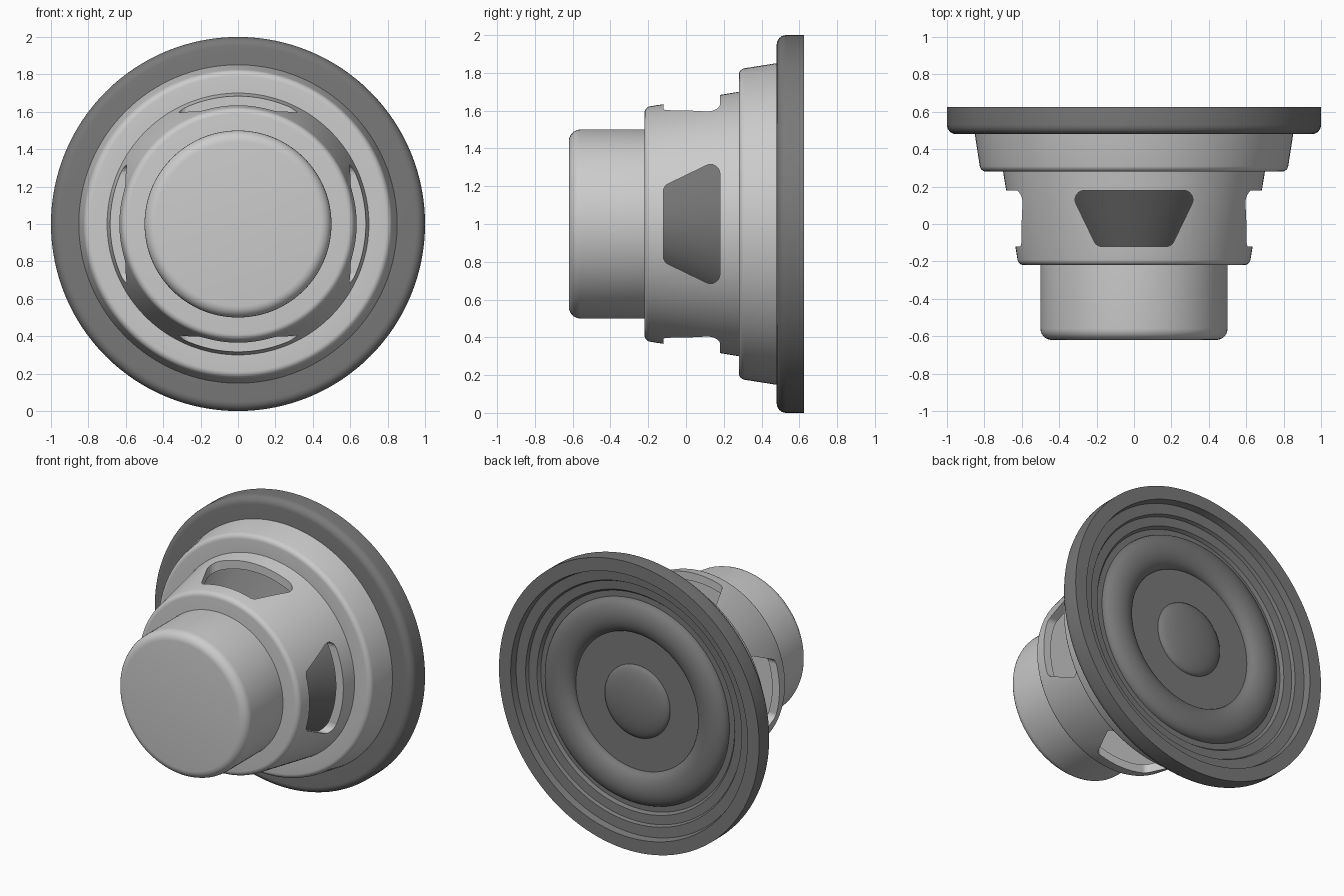
import bpy, bmesh, math
from mathutils import Vector, Matrix

if "Cube" in bpy.data.objects:
    bpy.data.objects.remove(bpy.data.objects["Cube"])

SEG = 128
dark = bpy.data.materials.new("dark_grey")
dark.diffuse_color = (0.19, 0.19, 0.19, 1)
dark.use_nodes = True
dark.node_tree.nodes["Principled BSDF"].inputs["Base Color"].default_value = dark.diffuse_color


def fillet(points, closed):
    """Turn (a, b[, radius]) corners into a 2D outline with rounded corners."""
    out, n = [], len(points)
    for i, p in enumerate(points):
        c = Vector(p[:2])
        if len(p) < 3 or (not closed and i in (0, n - 1)):
            out.append(c)
            continue
        u = (Vector(points[i - 1][:2]) - c).normalized()
        v = (Vector(points[(i + 1) % n][:2]) - c).normalized()
        half = u.angle(v) / 2
        d = p[2] / math.tan(half)
        centre = c + (u + v).normalized() * (p[2] / math.sin(half))
        a, b = c + u * d - centre, c + v * d - centre
        sweep = math.pi - 2 * half
        for k in range(7):
            t = k / 6
            out.append(centre + (a * math.sin((1 - t) * sweep) + b * math.sin(t * sweep)) / math.sin(sweep))
    return out


def make_object(name, bm, mat=None):
    bmesh.ops.recalc_face_normals(bm, faces=bm.faces)
    me = bpy.data.meshes.new(name)
    bm.to_mesh(me)
    bm.free()
    ob = bpy.data.objects.new(name, me)
    bpy.context.collection.objects.link(ob)
    if mat:
        me.materials.append(mat)
    return ob


def smooth(ob):
    bpy.ops.object.select_all(action='DESELECT')
    ob.select_set(True)
    bpy.context.view_layer.objects.active = ob
    bpy.ops.object.shade_smooth_by_angle(angle=math.radians(30))


def lathe(name, points, mat=None, closed=False):
    """Revolve a (radius, y) profile about the speaker axis at z = 1."""
    prof = fillet(points, closed)
    bm = bmesh.new()
    rings = []
    for r, y in prof:
        if r < 1e-5:
            rings.append([bm.verts.new((0, y, 1))] * SEG)
        else:
            rings.append([bm.verts.new((r * math.cos(t), y, 1 + r * math.sin(t)))
                          for t in (2 * math.pi * k / SEG for k in range(SEG))])
    pairs = list(zip(rings, rings[1:])) + ([(rings[-1], rings[0])] if closed else [])
    for a, b in pairs:
        for k in range(SEG):
            m = (k + 1) % SEG
            bm.faces.new(list(dict.fromkeys((a[k], a[m], b[m], b[k]))))
    ob = make_object(name, bm, mat)
    smooth(ob)
    return ob


# Magnet housing
lathe("magnet", [(0, -0.62), (0.5, -0.62, 0.06), (0.5, -0.2), (0, -0.2)])

# Stepped basket shell
basket = lathe("basket", [
    (0.3, -0.22), (0.618, -0.22, 0.035), (0.70, 0.28), (0.82, 0.28, 0.035),
    (0.852, 0.485), (0.80, 0.485), (0.78, 0.33), (0.65, 0.33),
    (0.57, -0.17), (0.3, -0.17)], closed=True)

# Four rounded trapezoid windows cut through the basket wall
outline = fillet([(-0.20, -0.12, 0.045), (0.20, -0.12, 0.045),
                  (0.345, 0.18, 0.05), (-0.345, 0.18, 0.05)], True)
bm = bmesh.new()
for q in range(4):
    turn = Matrix.Translation((0, 0, 1)) @ Matrix.Rotation(q * math.pi / 2, 4, 'Y')
    lo, hi = ([bm.verts.new(turn @ Vector((x, y, h))) for x, y in outline] for h in (0.42, 1.0))
    bm.faces.new(lo)
    bm.faces.new(hi)
    for i in range(len(lo)):
        j = (i + 1) % len(lo)
        bm.faces.new((lo[i], lo[j], hi[j], hi[i]))
cutter = make_object("window_cutter", bm)
cutter.hide_render = True
mod = basket.modifiers.new("windows", 'BOOLEAN')
mod.operation, mod.solver, mod.object = 'DIFFERENCE', 'EXACT', cutter
bpy.context.view_layer.objects.active = basket
bpy.ops.object.modifier_apply(modifier=mod.name)
bpy.data.objects.remove(cutter)
smooth(basket)

# Mounting ring with stepped inner lip
lathe("mounting_ring", [
    (0.72, 0.48), (1.0, 0.48, 0.05), (1.0, 0.625), (0.91, 0.625), (0.90, 0.58),
    (0.83, 0.575), (0.82, 0.555), (0.76, 0.55), (0.745, 0.53), (0.70, 0.53), (0.70, 0.48)],
    dark, closed=True)

# Rolled surround
roll = [(0.59 + 0.115 * math.cos(t), 0.53 + 0.07 * math.sin(t))
        for t in (math.pi * k / 20 for k in range(21))]
lathe("surround", roll, dark)

# Flat diaphragm and dust cap
lathe("diaphragm", [(0.48, 0.53), (0.24, 0.53)], dark)
lathe("dust_cap", [(0.25 * math.sin(t), 0.53 + 0.06 * math.cos(t))
                   for t in (math.pi / 2 * k / 12 for k in range(13))], dark)

# Cone behind the diaphragm, seen through the windows
lathe("cone", [(0, -0.17), (0.27, -0.17), (0.66, 0.48)], dark)
